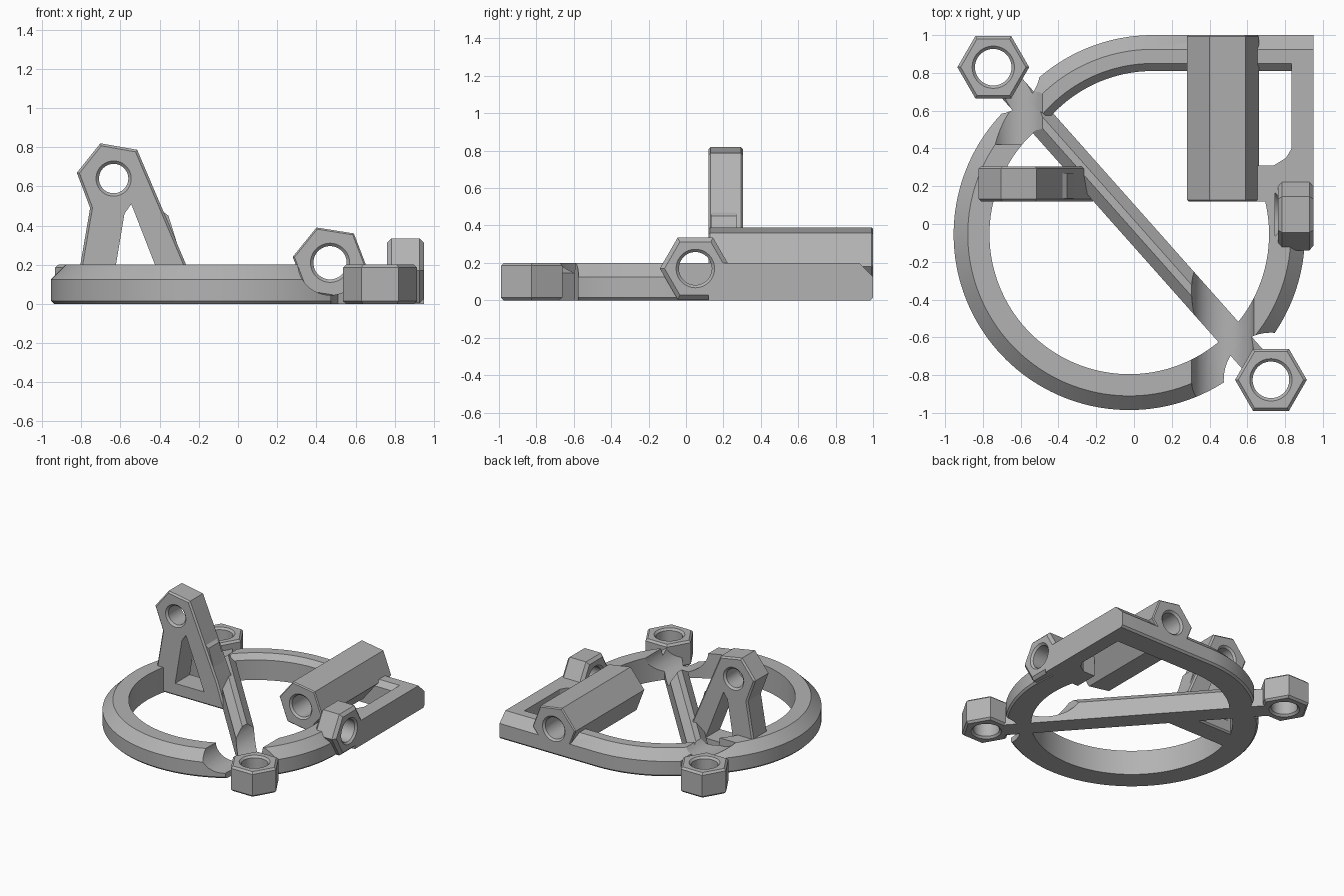
import bpy, bmesh
from math import cos, sin, pi, radians

cube = bpy.data.objects.get("Cube")
if cube:
    bpy.data.objects.remove(cube, do_unlink=True)

grey = bpy.data.materials.new("matte_grey")
grey.use_nodes = True
colour = (0.45, 0.45, 0.45, 1)
grey.diffuse_color = colour
grey.node_tree.nodes["Principled BSDF"].inputs["Base Color"].default_value = colour
parts, cutters = [], []


def finish(name, bm, cutter=False):
    bmesh.ops.recalc_face_normals(bm, faces=bm.faces)
    mesh = bpy.data.meshes.new(name)
    bm.to_mesh(mesh)
    bm.free()
    mesh.materials.append(grey)
    ob = bpy.data.objects.new(name, mesh)
    bpy.context.scene.collection.objects.link(ob)
    ob.hide_render = cutter
    (cutters if cutter else parts).append(ob)
    return ob


def place(axis, u, v, t):
    return {"x": (t, u, v), "y": (u, t, v), "z": (u, v, t)}[axis]


def loft(name, rings, cutter=False, bevel=0):
    """Skin a list of equal point loops and cap both ends."""
    bm = bmesh.new()
    loops = [[bm.verts.new(p) for p in ring] for ring in rings]
    n = len(loops[0])
    for a, b in zip(loops, loops[1:]):
        for i in range(n):
            bm.faces.new((a[i], a[(i + 1) % n], b[(i + 1) % n], b[i]))
    caps = [bm.faces.new(loops[0]), bm.faces.new(loops[-1])]
    if bevel:
        bmesh.ops.recalc_face_normals(bm, faces=bm.faces)
        edges = [e for f in caps for e in f.edges]
        bmesh.ops.bevel(bm, geom=edges, offset=bevel, segments=1, affect="EDGES")
    return finish(name, bm, cutter)


def prism(name, pts, axis, lo, hi, bevel=0, cutter=False):
    return loft(name, [[place(axis, u, v, t) for u, v in pts] for t in (lo, hi)], cutter, bevel)


def circle(u, v, r, n=48, turn=0):
    return [(u + r * cos(turn + 2 * pi * i / n), v + r * sin(turn + 2 * pi * i / n))
            for i in range(n)]


def bore(axis, u, v, lo, hi, r):
    """Through hole cutter, countersunk at both ends."""
    s = 0.015
    stations = [(lo - s, r + 2 * s), (lo + s, r), (hi - s, r), (hi + s, r + 2 * s)]
    return loft("bore_cutter", [[place(axis, a, b, t) for a, b in circle(u, v, rad)]
                                for t, rad in stations], True)


def sweep(name, frames, profile):
    """Profile of (outward distance, height) carried along (x, y, nx, ny) frames."""
    return loft(name, [[(x + d * nx, y + d * ny, z) for d, z in profile]
                       for x, y, nx, ny in frames])


def arc(cx, cy, r, start, end, n):
    angles = [radians(start + (end - start) * i / n) for i in range(n + 1)]
    return [(cx + r * cos(a), cy + r * sin(a), cos(a), sin(a)) for a in angles]


def cut(ob, *tools):
    for tool in tools:
        mod = ob.modifiers.new("cut", "BOOLEAN")
        mod.operation, mod.solver, mod.object = "DIFFERENCE", "EXACT", tool


# Cutters: holes, nut clearances and tool access scoops
nuts = [(0.725, -0.825), (-0.745, 0.83)]
clear = [prism("clearance_cutter", circle(x, y, 0.25), "z", -0.1, 0.4, cutter=True)
         for x, y in nuts]
long_bore = bore("y", 0.47, 0.21, 0.12, 1.0, 0.085)
side_bore = bore("x", 0.05, 0.17, 0.762, 0.95, 0.088)
tall_bore = bore("y", -0.635, 0.64, 0.12, 0.305, 0.075)
front_scoop = prism("front_scoop_cutter", circle(0.47, 0.21, 0.165), "y", -1.1, 0.1, cutter=True)
back_scoop = prism("back_scoop_cutter", circle(-0.61, 0.3, 0.16), "y", 0.42, 0.95, cutter=True)

# Main ring, left, front and right
rim = [(0.175, 0), (0.19, 0.015), (0.19, 0.125), (0.115, 0.2)]
ring = sweep("main_ring", arc(-0.025, -0.055, 0.74, 130, 375, 110), [(0, 0)] + rim + [(0, 0.2)])
cut(ring, *clear, front_scoop, back_scoop, side_bore)

# Back arc running straight into the square corner
back_frames = arc(0.1, 0.08, 0.73, 139, 90, 24) + [(0.95, 0.81, 0, 1)]
back = sweep("back_arc", back_frames, [(0, 0)] + rim + [(0.04, 0.2), (0, 0.16)])
cut(back, clear[1], back_scoop, long_bore)

# Square corner side arm and the block joining it to the ring
prism("side_arm", [(0.835, 0.2), (0.95, 0.2), (0.95, 0.925), (0.835, 0.925)], "z", 0, 0.2)
block = prism("corner_block", [(0.64, 0.12), (0.95, 0.12), (0.95, 0.4), (0.835, 0.4),
                               (0.805, 0.35), (0.74, 0.31), (0.64, 0.31)], "z", 0, 0.2)
cut(block, side_bore)

# Diagonal bar between the two nuts, with a narrow flat top
dx, dy = 0.664, -0.748
ends = [(nuts[1][0] + 0.125 * dx, nuts[1][1] + 0.125 * dy, -dy, dx),
        (nuts[0][0] - 0.125 * dx, nuts[0][1] - 0.125 * dy, -dy, dx)]
bar = sweep("diagonal_bar", ends, [(-0.075, 0), (0.075, 0), (0.075, 0.145),
                                   (0.02, 0.2), (-0.02, 0.2), (-0.075, 0.145)])
cut(bar, front_scoop, back_scoop)

# Upright hexagonal nuts
for label, (x, y) in zip(("front_nut", "back_nut"), nuts):
    nut = prism(label, circle(x, y, 0.19, 6), "z", 0, 0.2, 0.015)
    cut(nut, bore("z", x, y, 0, 0.2, 0.097))

# Long hexagonal sleeve lying front to back
tilt = radians(51)
sleeve = prism("long_hex_sleeve", circle(0.47, 0.21, 0.193, 6, tilt), "y", 0.12, 1.0, 0.008)
cut(sleeve, long_bore)

# Short hexagonal sleeve facing sideways
side_nut = prism("side_hex_sleeve", circle(0.05, 0.17, 0.19, 6), "x", 0.762, 0.95, 0.022)
cut(side_nut, side_bore)

# Tall two-legged bracket with a hexagonal head
bracket = prism("tall_bracket", [(-0.515, 0.787), (-0.703, 0.82), (-0.823, 0.67), (-0.755, 0.49),
                                 (-0.805, 0.2), (-0.84, 0), (-0.2, 0), (-0.265, 0.2)],
                "y", 0.12, 0.305, 0.012)
gap = prism("leg_gap_cutter", [(-0.64, 0.1), (-0.58, 0.46), (-0.545, 0.51), (-0.385, 0.1)],
            "y", 0, 0.5, cutter=True)
cut(bracket, gap, tall_bore)

# Brace against the bracket's outer leg
prism("bracket_brace", [(-0.44, 0.48), (-0.395, 0.48), (-0.355, 0.45), (-0.262, 0.15),
                        (-0.36, 0.15)], "y", 0.135, 0.27)

# Bake the cuts, drop the cutters and shade
graph = bpy.context.evaluated_depsgraph_get()
baked = [bpy.data.meshes.new_from_object(ob.evaluated_get(graph)) for ob in parts]
for ob, mesh in zip(parts, baked):
    ob.modifiers.clear()
    ob.data = mesh
for ob in cutters:
    bpy.data.objects.remove(ob, do_unlink=True)
bpy.ops.object.select_all(action="DESELECT")
for ob in parts:
    ob.select_set(True)
bpy.context.view_layer.objects.active = parts[0]
bpy.ops.object.shade_smooth_by_angle(angle=radians(25))
